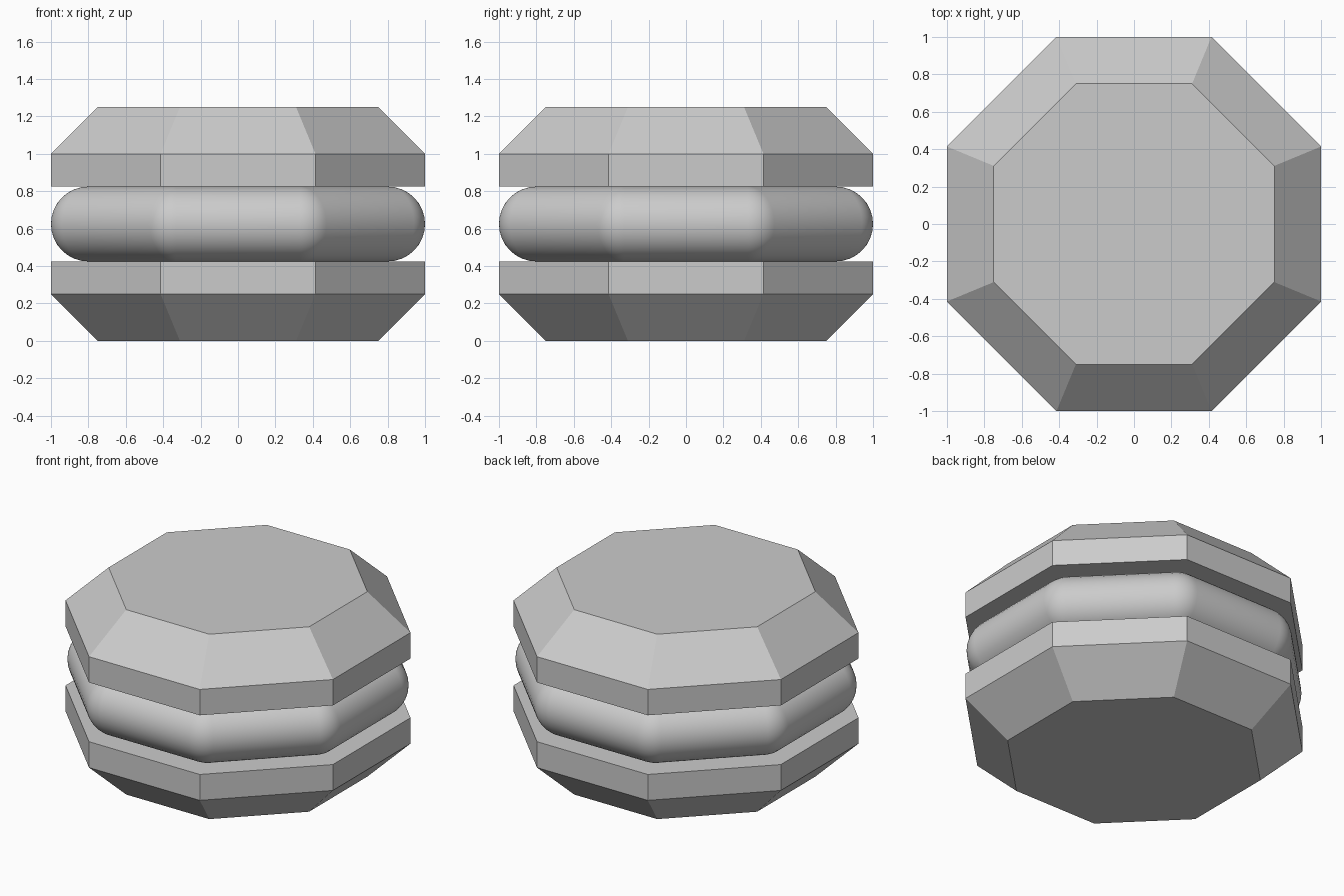
import bpy, bmesh
from math import pi, cos, sin, radians

if "Cube" in bpy.data.objects:
    bpy.data.objects.remove(bpy.data.objects["Cube"])

SIDES = 8
STEP = 2 * pi / SIDES


def octagon(apothem, z, fillet=0.0, cuts=0):
    """Octagon ring with flats on the axes; fillet swells it with round corners."""
    r = apothem / cos(STEP / 2)
    ring = []
    for i in range(SIDES):
        a = (i + 0.5) * STEP
        for k in range(cuts + 1):
            b = a + (STEP * (k / cuts - 0.5) if cuts else 0)
            ring.append((r * cos(a) + fillet * cos(b), r * sin(a) + fillet * sin(b), z))
    return ring


def loft(name, rings):
    """Skin a stack of rings and close both ends."""
    bm = bmesh.new()
    loops = [[bm.verts.new(p) for p in ring] for ring in rings]
    n = len(loops[0])
    for lo, hi in zip(loops, loops[1:]):
        for i in range(n):
            j = (i + 1) % n
            bm.faces.new((lo[i], lo[j], hi[j], hi[i]))
    bm.faces.new(loops[0][::-1])
    bm.faces.new(loops[-1])
    bmesh.ops.remove_doubles(bm, verts=bm.verts[:], dist=1e-5)
    bmesh.ops.recalc_face_normals(bm, faces=bm.faces[:])
    mesh = bpy.data.meshes.new(name)
    bm.to_mesh(mesh)
    bm.free()
    obj = bpy.data.objects.new(name, mesh)
    bpy.context.collection.objects.link(obj)
    return obj


# Chamfered slabs, the upper one mirroring the lower
profile = [(0.75, 0.0), (1.0, 0.25), (1.0, 0.425)]
loft("bottom_slab", [octagon(a, z) for a, z in profile])
loft("top_slab", [octagon(a, 1.25 - z) for a, z in reversed(profile)])

# Rounded octagonal cushion between the slabs
R, ARC = 0.2, 16
rings = []
for k in range(ARC + 1):
    t = -pi / 2 + pi * k / ARC
    rings.append(octagon(0.8, 0.625 + R * sin(t), R * cos(t), 8))
cushion = loft("middle_cushion", rings)
bpy.context.view_layer.objects.active = cushion
cushion.select_set(True)
bpy.ops.object.shade_smooth_by_angle(angle=radians(30))
